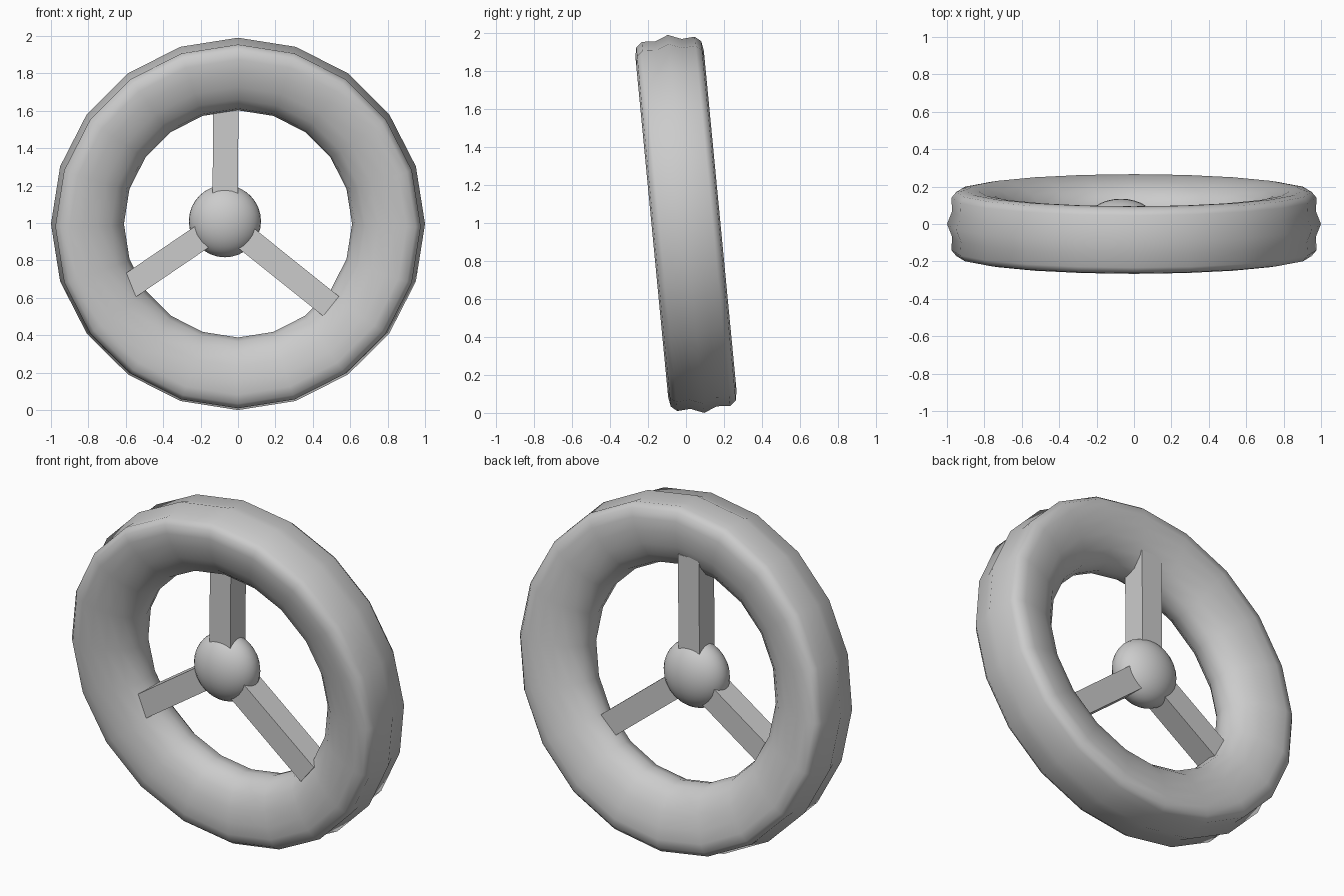
import bpy, bmesh, math
from mathutils import Matrix, Vector

if "Cube" in bpy.data.objects:
    bpy.data.objects.remove(bpy.data.objects["Cube"])

TILT = math.radians(5.5)
HUB = Vector((-0.07, 0.0, 1.01))


def make_object(name, bm):
    bmesh.ops.recalc_face_normals(bm, faces=bm.faces)
    mesh = bpy.data.meshes.new(name)
    bm.to_mesh(mesh)
    bm.free()
    obj = bpy.data.objects.new(name, mesh)
    bpy.context.collection.objects.link(obj)
    return obj


def smooth(obj):
    for p in obj.data.polygons:
        p.use_smooth = True


# Tyre: mirrored half section (axial offset, radius) swept around 20 sides
half = [(0, 0.61), (0.065, 0.626), (0.12, 0.68), (0.155, 0.75), (0.175, 0.83),
        (0.181, 0.90), (0.172, 0.95), (0.14, 0.977), (0.07, 0.972), (0, 1.0)]
section = half + [(-y, r) for y, r in reversed(half[1:-1])]
SIDES = 20
bm = bmesh.new()
rings = []
for i in range(SIDES):
    a = 2 * math.pi * i / SIDES
    rings.append([bm.verts.new((r * math.cos(a), y, r * math.sin(a))) for y, r in section])
n = len(section)
for i in range(SIDES):
    A, B = rings[i], rings[(i + 1) % SIDES]
    for j in range(n):
        k = (j + 1) % n
        bm.faces.new((A[j], A[k], B[k], B[j]))
tyre = make_object("tyre", bm)
smooth(tyre)
tyre.rotation_euler = (TILT, 0, 0)
tyre.location = (0, 0, 0.9955)

# Hub: slightly flattened ball
bm = bmesh.new()
bmesh.ops.create_uvsphere(bm, u_segments=32, v_segments=16, radius=0.193)
hub = make_object("hub", bm)
smooth(hub)
hub.scale = (1, 0.135 / 0.193, 1)
hub.location = HUB

# Spokes: square bars running from the hub into the tyre
for name, angle, length in (("top_spoke", 89.5, 0.70),
                            ("right_spoke", -38.7, 0.727),
                            ("left_spoke", 214.2, 0.634)):
    bm = bmesh.new()
    bmesh.ops.create_cube(bm, size=1, matrix=Matrix.Translation((length / 2, 0, 0))
                          @ Matrix.Diagonal((length, 0.14, 0.135, 1)))
    spoke = make_object(name, bm)
    spoke.rotation_euler = (0, -math.radians(angle), 0)
    spoke.location = HUB
